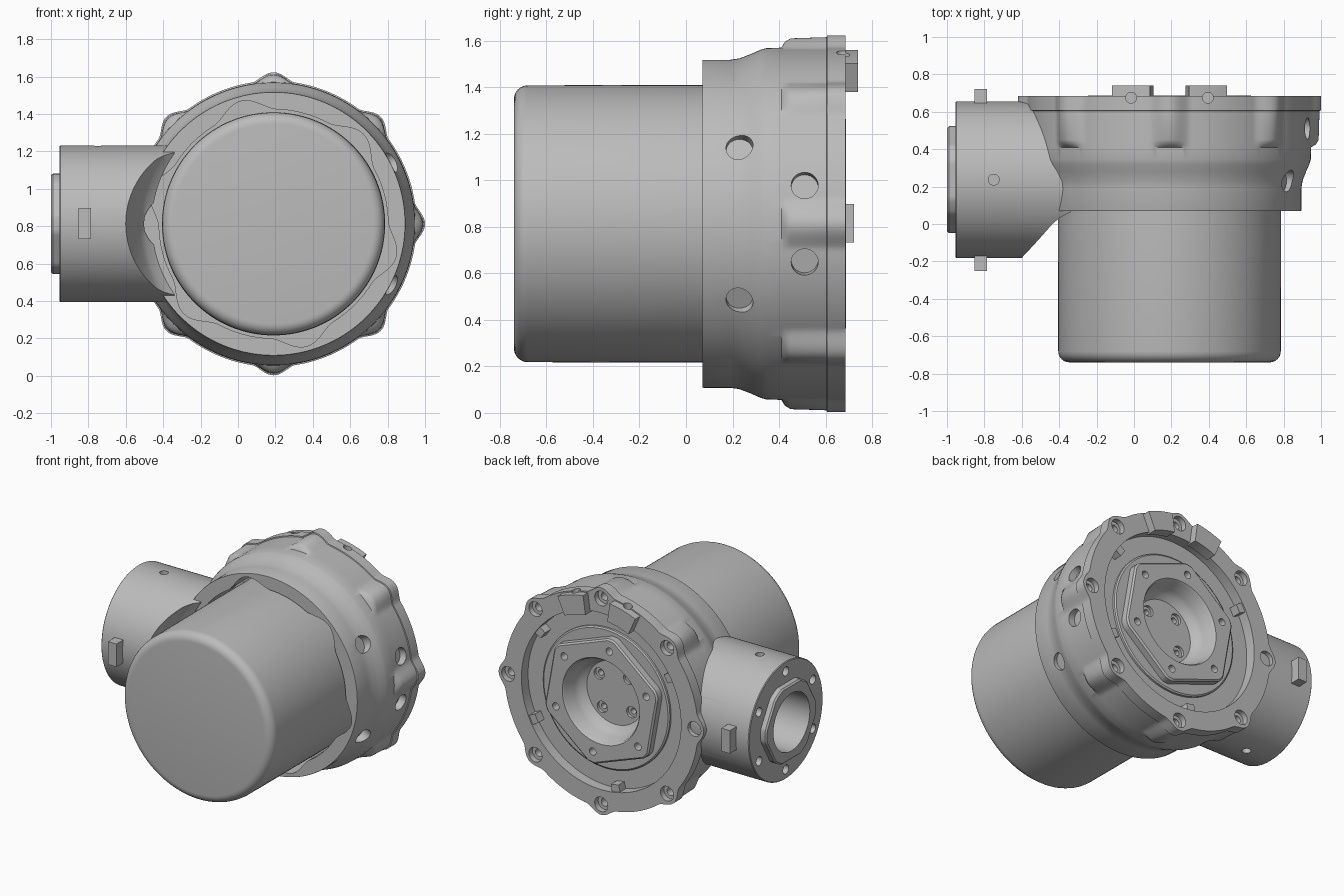
import bpy, bmesh, math
from mathutils import Vector, Matrix

if "Cube" in bpy.data.objects:
    bpy.data.objects.remove(bpy.data.objects["Cube"])

CX, CZ = 0.19, 0.813      # main axis runs along y
PY = 0.237                # port axis runs along x
rad = math.radians

grey = bpy.data.materials.new("plain_grey")
grey.use_nodes = True
grey.diffuse_color = (0.5, 0.5, 0.5, 1)
grey.node_tree.nodes["Principled BSDF"].inputs["Base Color"].default_value = (0.5, 0.5, 0.5, 1)


def make(name, bm):
    bmesh.ops.recalc_face_normals(bm, faces=bm.faces)
    me = bpy.data.meshes.new(name)
    bm.to_mesh(me)
    bm.free()
    me.materials.append(grey)
    ob = bpy.data.objects.new(name, me)
    bpy.context.collection.objects.link(ob)
    return ob


def loft(name, rings, segs=128, closed=False, axis="y"):
    """Stack rings of (radius or radius function, position) along an axis."""
    bm = bmesh.new()
    loops = []
    for r, t in rings:
        loop = []
        for i in range(segs):
            a = 2 * math.pi * i / segs
            q = r(a) if callable(r) else r
            c, s = q * math.cos(a), q * math.sin(a)
            loop.append(bm.verts.new((CX + c, t, CZ + s) if axis == "y" else (t, PY + c, CZ + s)))
        loops.append(loop)
    pairs = list(zip(loops, loops[1:]))
    if closed:
        pairs.append((loops[-1], loops[0]))
    else:
        bm.faces.new(loops[0])
        bm.faces.new(loops[-1])
    for a, b in pairs:
        for i in range(segs):
            j = (i + 1) % segs
            bm.faces.new((a[i], a[j], b[j], b[i]))
    return make(name, bm)


def box(name, x, y, z):
    bm = bmesh.new()
    bmesh.ops.create_cube(bm, size=1)
    for v in bm.verts:
        v.co = [lo + (c + 0.5) * (hi - lo) for c, (lo, hi) in zip(v.co, (x, y, z))]
    return make(name, bm)


def arc_block(name, a0, a1, r0, r1, y0, y1, n=10):
    """Curved block around the main axis."""
    bm = bmesh.new()
    angs = [rad(a0 + (a1 - a0) * i / n) for i in range(n + 1)]
    pts = [(r1, a) for a in angs] + [(r0, a) for a in reversed(angs)]
    face = bm.faces.new([bm.verts.new((CX + r * math.cos(a), y0, CZ + r * math.sin(a))) for r, a in pts])
    ext = bmesh.ops.extrude_face_region(bm, geom=[face])["geom"]
    bmesh.ops.translate(bm, vec=(0, y1 - y0, 0), verts=[g for g in ext if isinstance(g, bmesh.types.BMVert)])
    return make(name, bm)


def drills(specs):
    """One cutter mesh of cylinders: (centre, direction, radius, half depth)."""
    bm = bmesh.new()
    for c, d, r, h in specs:
        m = Matrix.Translation(c) @ Vector(d).to_track_quat("Z", "Y").to_matrix().to_4x4()
        bmesh.ops.create_cone(bm, cap_ends=True, segments=28, radius1=r, radius2=r, depth=2 * h, matrix=m)
    return make("cutter", bm)


def cut(targets, cutter):
    cutter.hide_render = True
    for ob in targets:
        mod = ob.modifiers.new("cut", "BOOLEAN")
        mod.operation, mod.solver, mod.object = "DIFFERENCE", "EXACT", cutter
        bpy.context.view_layer.objects.active = ob
        bpy.ops.object.modifier_apply(modifier=mod.name)
    bpy.data.objects.remove(cutter)


def polar(r, deg, y):
    return Vector((CX + r * math.cos(rad(deg)), y, CZ + r * math.sin(rad(deg))))


def lobed(base, height):
    """Circle with eight rounded screw lobes."""
    def f(a):
        d = abs((math.degrees(a) + 22.5) % 45 - 22.5)
        return base + height * (0.5 + 0.5 * math.cos(math.pi * min(d / 8.5, 1))) ** 0.8
    return f


def wavy(a):
    """Opening with six narrow clearance bumps."""
    d = abs((math.degrees(a) - 45 + 30) % 60 - 30)
    return 0.612 + 0.066 * (0.5 + 0.5 * math.cos(math.pi * min(d / 17, 1)))


def hexagon(flat, limit, turn):
    """Hexagon with its corners trimmed by a circle."""
    def f(a):
        d = (math.degrees(a) - turn) % 60 - 30
        return min(flat / math.cos(rad(d)), limit)
    return f


# Motor can with a rounded front edge
fillet = [(0.535 + 0.06 * math.sin(rad(a)), -0.68 - 0.06 * math.cos(rad(a))) for a in range(0, 91, 15)]
motor_can = loft("motor_can", fillet + [(0.597, 0.0), (0.597, 0.36)])

# Housing: flared shell, lobed flange, rear recess and wavy front opening
housing = loft("housing", [
    (0.703, 0.07), (0.705, 0.075), (0.705, 0.19), (0.711, 0.23), (0.73, 0.28), (0.748, 0.32), (0.755, 0.345),
    (0.757, 0.41), (lobed(0.757, 0.025), 0.425), (lobed(0.757, 0.04), 0.45), (lobed(0.757, 0.045), 0.605),
    (lobed(0.764, 0.046), 0.607), (lobed(0.764, 0.046), 0.685),
    (0.63, 0.685), (0.63, 0.61), (0.4, 0.61), (0.4, 0.35), (wavy, 0.35), (wavy, 0.07)], 360, True)

# Curved tabs on the rear rim
tabs = [arc_block(f"rim_tab_{i}", a - 8, a + 8, 0.62, 0.755, 0.66, 0.74) for i, a in enumerate((74, 106))]
for i, a in enumerate((36, -27, 150, -100)):
    arc_block(f"rim_key_{i}", a - 3, a + 3, 0.58, 0.64, 0.6, 0.675, 4)

# Rear hub: disc, trimmed hexagon plate and bowl
hub_hex = hexagon(0.415, 0.465, 40)
hub = loft("output_hub", [(0.5, 0.4), (0.5, 0.625), (0.49, 0.632), (hub_hex, 0.632), (hub_hex, 0.678),
                          (lambda a: hub_hex(a) - 0.012, 0.688), (0.305, 0.688), (0.295, 0.675),
                          (0.28, 0.59), (0.26, 0.55), (0.225, 0.525)], 180)

# Flange screw holes with counterbores, radial plug holes and tab pin holes
eight = [45 * i for i in range(8)]
cut([housing], drills([(polar(0.735, a, 0.69), (0, 1, 0), 0.052, 0.045) for a in eight]))
cut([housing], drills([(polar(0.735, a, 0.64), (0, 1, 0), 0.028, 0.08) for a in eight]))
plugs = [(polar(0.705, s * 27.5, 0.23), polar(1, s * 27.5, 0) - polar(0, 0, 0), 0.058, 0.03) for s in (1, -1)]
plugs += [(polar(0.757, s * 12.6, 0.51), polar(1, s * 12.6, 0) - polar(0, 0, 0), 0.058, 0.05) for s in (1, -1)]
cut([housing], drills(plugs))
cut([housing] + tabs, drills([((CX + s * 0.205, 0.675, 1.55), (0, 0, 1), 0.029, 0.07) for s in (1, -1)]))

# Hub screw holes: six near the corners, four in the bowl
cut([hub], drills([(polar(0.38, 40 + 60 * i, 0.69), (0, 1, 0), 0.026, 0.06) for i in range(6)]))
bowl = [polar(0.165, 39 + 90 * i, 0.53) for i in range(4)]
cut([hub], drills([(p, (0, 1, 0), 0.04, 0.025) for p in bowl]))
cut([hub], drills([(p, (0, 1, 0), 0.02, 0.07) for p in bowl]))

# Side port with a hexagonal collar
port = loft("side_port", [(0.205, -0.955), (0.413, -0.955), (0.418, -0.95), (0.418, -0.34), (0.205, -0.34)],
            128, True, "x")
collar_hex = hexagon(0.268, 0.286, 0)
collar = loft("port_collar", [(0.205, -1.0), (lambda a: collar_hex(a) - 0.01, -1.0), (collar_hex, -0.99),
                              (collar_hex, -0.94), (0.205, -0.94)], 120, True, "x")

# Trim the port around the can and inside the housing
cut([port], loft("cutter", [(0.85, -0.3), (0.79, -0.18), (0.715, 0.0), (0.69, 0.035), (0.65, 0.065),
                            (0.65, 0.36)], 128))
cut([port], loft("cutter", [(0.64, 0.605), (0.64, 0.8)], 128))

# Port face screws and a vent hole through top and bottom
ring = [(-0.955, PY + 0.35 * math.cos(rad(30 + 60 * i)), CZ + 0.35 * math.sin(rad(30 + 60 * i))) for i in range(6)]
cut([port], drills([(p, (1, 0, 0), 0.032, 0.06) for p in ring]))
cut([port], drills([((-0.75, PY, CZ + s * 0.42), (0, 0, 1), 0.029, 0.06) for s in (1, -1)]))

# Small keys on the front and back of the port
for name, y in (("front_port_key", (-0.25, -0.15)), ("rear_port_key", (0.62, 0.722))):
    box(name, (-0.852, -0.785), y, (0.733, 0.897))

# Smooth shading with sharp edges kept
bpy.ops.object.select_all(action="DESELECT")
for ob in bpy.context.scene.objects:
    if ob.type == "MESH" and ob.data.materials and ob.data.materials[0] == grey:
        ob.select_set(True)
        bpy.context.view_layer.objects.active = ob
bpy.ops.object.shade_smooth_by_angle(angle=rad(30))
